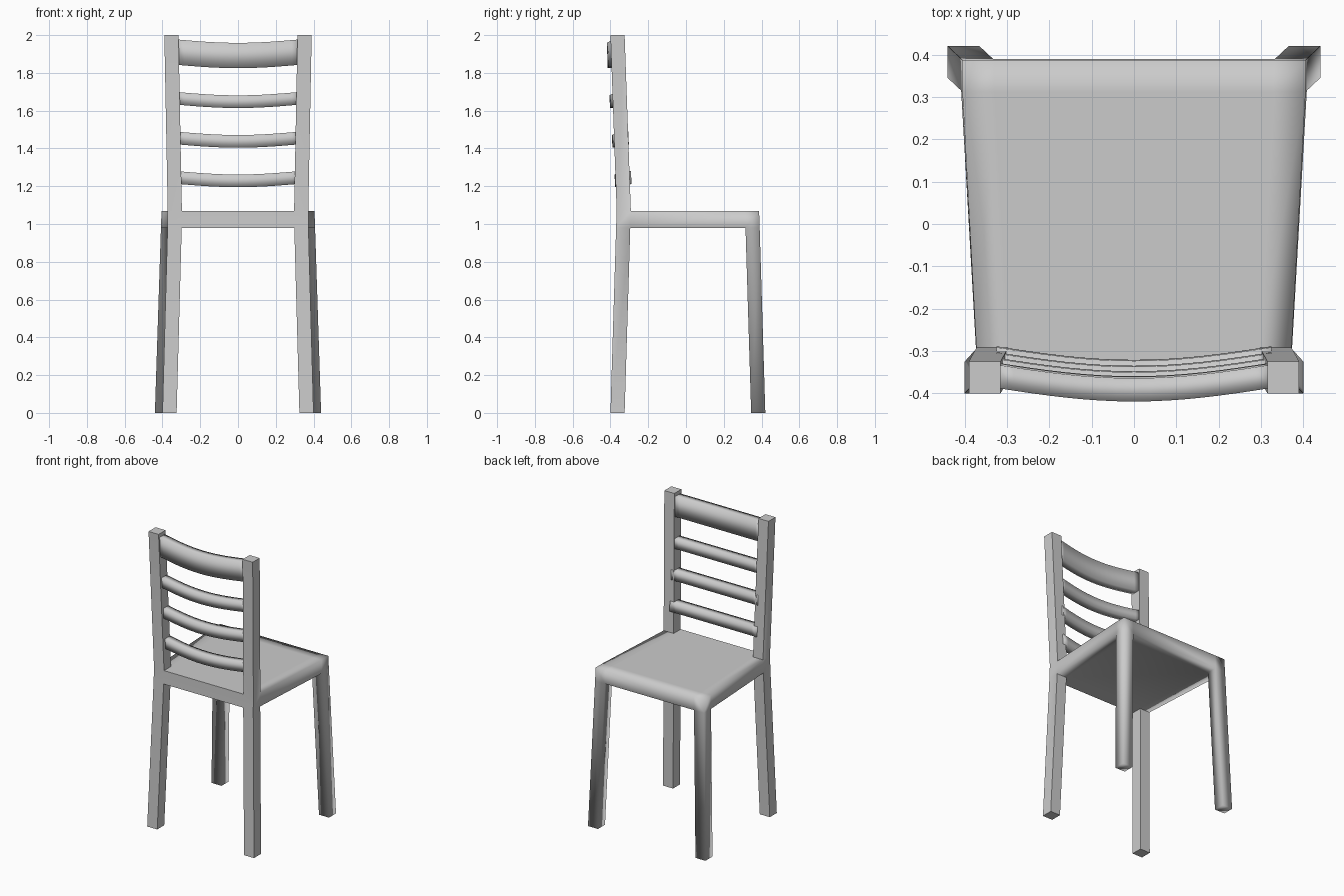
import bpy, bmesh, math
from itertools import product

if "Cube" in bpy.data.objects:
    bpy.data.objects.remove(bpy.data.objects["Cube"])

LEVELS = [0.0, 0.98, 1.07, 2.0]
T = 0.075  # leg thickness

# Outer corner positions (x, y) at each level
BACK = [(0.40, -0.40), (0.373, -0.37), (0.372, -0.367), (0.39, -0.40)]
FRONT = [(0.44, 0.42), (0.408, 0.39), (0.405, 0.387), (0.405, 0.387)]


def grid_point(i, j, k):
    ox, oy = (BACK if j < 2 else FRONT)[k]
    x = (ox if i in (0, 3) else ox - T) * (-1 if i < 2 else 1)
    y = oy + (T if j == 1 else -T if j == 2 else 0)
    return (x, y, LEVELS[k])


# Chair frame: seat cells with leg cells below and post cells above
solid = {(i, j, 1) for i in range(3) for j in range(3)}
solid |= {(i, j, 0) for i in (0, 2) for j in (0, 2)}
solid |= {(i, 0, 2) for i in (0, 2)}

bm = bmesh.new()
verts = {}
for cell in solid:
    for axis, side in product(range(3), (0, 1)):
        near = list(cell)
        near[axis] += 1 if side else -1
        if tuple(near) in solid:
            continue
        a, b = (axis + 1) % 3, (axis + 2) % 3
        ring = []
        for u, v in ((0, 0), (1, 0), (1, 1), (0, 1)):
            p = list(cell)
            p[axis] += side
            p[a] += u
            p[b] += v
            p = tuple(p)
            if p not in verts:
                verts[p] = bm.verts.new(grid_point(*p))
            ring.append(verts[p])
        bm.faces.new(ring if side else ring[::-1])
bmesh.ops.recalc_face_normals(bm, faces=bm.faces)
for f in bm.faces:
    f.smooth = True
# Crisp edges on the back posts, soft shading on the seat and front legs
for e in bm.edges:
    if all(v.co.y < -0.28 for v in e.verts) and e.calc_face_angle(0) > math.radians(30):
        e.smooth = False
mesh = bpy.data.meshes.new("seat_legs_and_posts")
bm.to_mesh(mesh)
bm.free()
bpy.context.collection.objects.link(bpy.data.objects.new("seat_legs_and_posts", mesh))


# Back slats: rectangular section swept along a backward bow
def slat(name, z0, z1, y_back, depth=0.055, half=0.325, n=16):
    bm = bmesh.new()
    rings = []
    for s in range(n + 1):
        t = 2 * s / n - 1
        bow = math.cos(math.pi / 2 * t)
        ring = []
        for dy, z in ((0, z0), (depth, z0), (depth, z1), (0, z1)):
            y = y_back + dy - 0.032 * bow - 0.035 * (z - z1)
            ring.append(bm.verts.new((t * half, y, z - 0.018 * bow)))
        rings.append(ring)
    for r, q in zip(rings, rings[1:]):
        for c in range(4):
            d = (c + 1) % 4
            bm.faces.new((r[c], r[d], q[d], q[c]))
    bm.faces.new(rings[0])
    bm.faces.new(rings[-1])
    bmesh.ops.recalc_face_normals(bm, faces=bm.faces)
    for f in bm.faces:
        f.smooth = True
    mesh = bpy.data.meshes.new(name)
    bm.to_mesh(mesh)
    bm.free()
    bpy.context.collection.objects.link(bpy.data.objects.new(name, mesh))


slat("lower_slat", 1.213, 1.28, -0.346)
slat("middle_slat", 1.422, 1.489, -0.360)
slat("upper_slat", 1.632, 1.699, -0.373)
slat("top_slat", 1.843, 1.977, -0.387)
